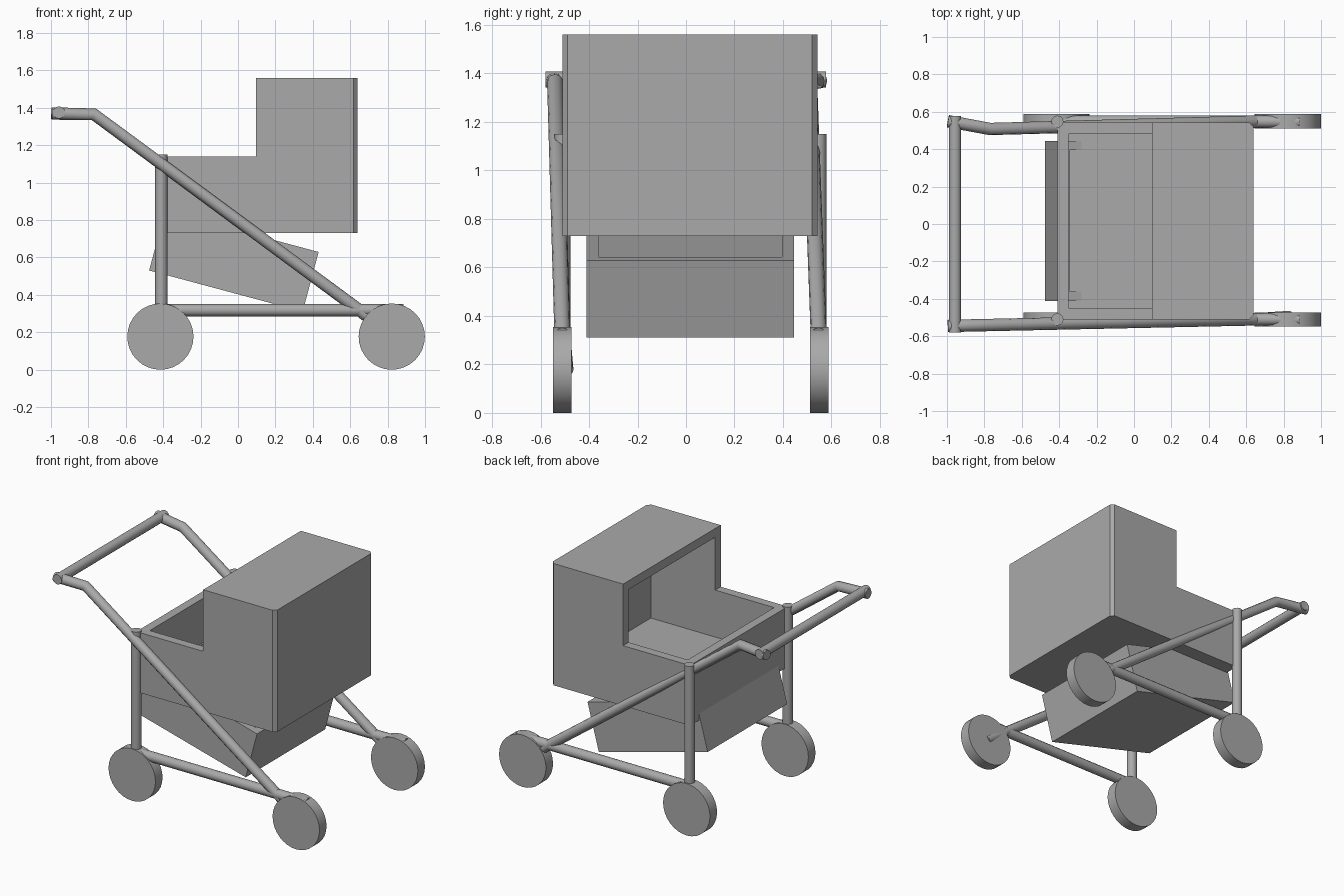
import bpy
import bmesh
import math
from mathutils import Vector

cube = bpy.data.objects.get("Cube")
if cube:
    bpy.data.objects.remove(cube, do_unlink=True)

grey = bpy.data.materials.new("plain_grey")
grey.use_nodes = True
GREY = (0.4, 0.4, 0.4, 1)
grey.diffuse_color = GREY
grey.node_tree.nodes["Principled BSDF"].inputs["Base Color"].default_value = GREY


def activate(ob):
    bpy.ops.object.select_all(action="DESELECT")
    ob.select_set(True)
    bpy.context.view_layer.objects.active = ob


def add_object(name, bm):
    bmesh.ops.recalc_face_normals(bm, faces=bm.faces)
    mesh = bpy.data.meshes.new(name)
    bm.to_mesh(mesh)
    bm.free()
    mesh.materials.append(grey)
    ob = bpy.data.objects.new(name, mesh)
    bpy.context.collection.objects.link(ob)
    return ob


def prism(name, profile, y0, y1):
    """Extrude an x-z profile along y."""
    bm = bmesh.new()
    face = bm.faces.new([bm.verts.new((x, y0, z)) for x, z in profile])
    ext = bmesh.ops.extrude_face_region(bm, geom=[face])
    verts = [v for v in ext["geom"] if isinstance(v, bmesh.types.BMVert)]
    bmesh.ops.translate(bm, verts=verts, vec=(0, y1 - y0, 0))
    return add_object(name, bm)


def box(name, x0, x1, y0, y1, z0, z1):
    return prism(name, [(x0, z0), (x1, z0), (x1, z1), (x0, z1)], y0, y1)


def hollow(ob, cutter):
    """Cut the cavity and discard the cutter."""
    mod = ob.modifiers.new("cavity", "BOOLEAN")
    mod.operation = "DIFFERENCE"
    mod.solver = "EXACT"
    mod.object = cutter
    activate(ob)
    bpy.ops.object.modifier_apply(modifier=mod.name)
    bpy.data.objects.remove(cutter, do_unlink=True)


def smooth(ob):
    activate(ob)
    bpy.ops.object.shade_smooth_by_angle(angle=math.radians(35))


def tube(name, points, radius=0.033):
    curve = bpy.data.curves.new(name, "CURVE")
    curve.dimensions = "3D"
    curve.bevel_depth = radius
    curve.bevel_resolution = 4
    curve.use_fill_caps = True
    spline = curve.splines.new("POLY")
    spline.points.add(len(points) - 1)
    for p, co in zip(spline.points, points):
        p.co = (*co, 1)
    curve.materials.append(grey)
    ob = bpy.data.objects.new(name, curve)
    bpy.context.collection.objects.link(ob)
    activate(ob)
    bpy.ops.object.convert(target="MESH")
    smooth(bpy.context.object)


def wheel(name, x, y, z, radius, width):
    bpy.ops.mesh.primitive_cylinder_add(
        vertices=32, radius=radius, depth=width,
        location=(x, y, z), rotation=(math.pi / 2, 0, 0))
    ob = bpy.context.object
    ob.name = name
    ob.data.materials.append(grey)
    smooth(ob)


# Carriage with a raised hood, open above and towards the handle
carriage = prism("carriage_body", [
    (-0.41, 0.73), (0.64, 0.73), (0.64, 1.56),
    (0.095, 1.56), (0.095, 1.14), (-0.41, 1.14)], -0.51, 0.542)
bm = bmesh.new()
bm.from_mesh(carriage.data)
corners = [e for e in bm.edges if all(v.co.x > 0.6 for v in e.verts)
           and abs(e.verts[0].co.y - e.verts[1].co.y) < 0.01]
bmesh.ops.bevel(bm, geom=corners, offset=0.022, segments=1, affect="EDGES")
bm.to_mesh(carriage.data)
bm.free()
hollow(carriage, box("carriage_cutter", -0.35, 0.58, -0.45, 0.482, 0.82, 1.50))

# Tilted storage basket under the carriage
basket = box("storage_basket", -0.425, 0.425, -0.428, 0.428, -0.165, 0.165)
hollow(basket, box("basket_cutter", -0.375, 0.375, -0.378, 0.378, -0.115, 0.3))
basket.location = (-0.022, 0.017, 0.58)
basket.rotation_euler.y = math.radians(15)

# Frame tubes and wheels: per side, y of the frame, handle, bend and wheel
REAR, FRONT, AXLE = -0.415, 0.822, 0.177
for side, y, y_end, y_bend, y_foot, y_wheel in (
        ("right", -0.51, -0.545, -0.54, -0.497, -0.511),
        ("left", 0.547, 0.55, 0.508, 0.55, 0.549)):
    tube(side + "_handle_tube", [
        (-0.995, y_end, 1.37), (-0.77, y_bend, 1.365),
        (0.64, y, 0.325), (FRONT + 0.01, y_foot, AXLE)])
    tube(side + "_rear_post", [(-0.41, y, 0.3), (-0.41, y, 1.15)])
    tube(side + "_lower_rail", [(REAR, y, 0.318), (0.885, y, 0.318)])
    for end, x in (("rear", REAR), ("front", FRONT)):
        wheel(f"{side}_{end}_wheel", x, y_wheel, AXLE, 0.177, 0.076)

# Push bar
tube("push_bar", [(-0.957, -0.58, 1.375), (-0.957, 0.577, 1.375)])
